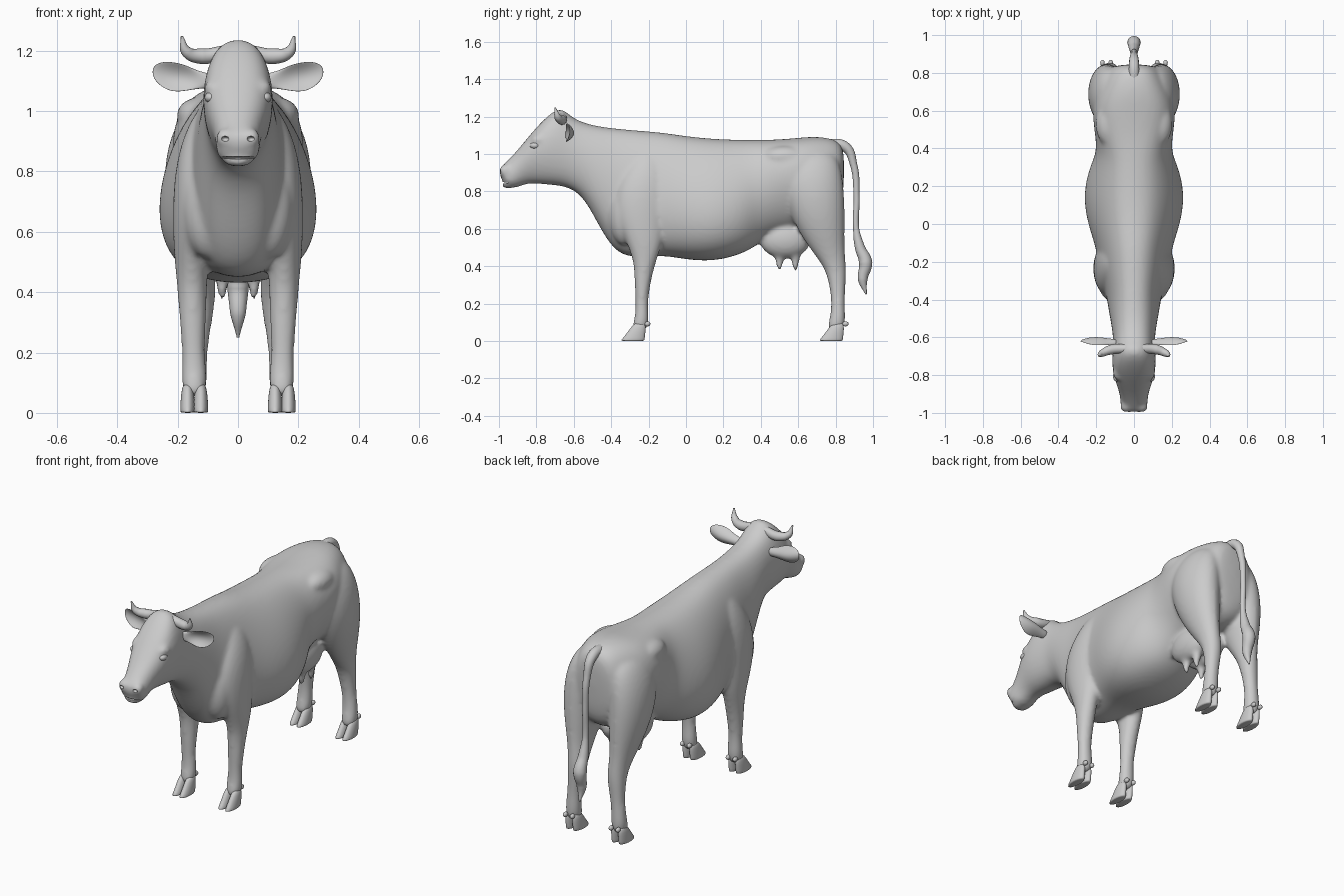
import bpy, bmesh
from math import sin, cos, tau
from mathutils import Vector, Matrix

default = bpy.data.objects.get("Cube")
if default:
    bpy.data.objects.remove(default)

hide = bpy.data.materials.new("hide grey")
hide.use_nodes = True
hide.diffuse_color = (.6, .6, .6, 1)
hide.node_tree.nodes["Principled BSDF"].inputs["Base Color"].default_value = (.6, .6, .6, 1)
SIDES = (-1, 1)


def oval(center, u, v, taper=0, power=1, curl=(0, 0, 0), count=20):
    """Closed section spanned by u and v, narrowed towards +v by taper."""
    center, u, v, curl = Vector(center), Vector(u), Vector(v), Vector(curl)
    points = []
    for i in range(count):
        c, s = cos(tau * i / count), sin(tau * i / count)
        c = abs(c) ** power * (1 if c > 0 else -1)
        points.append(center + u * c * (1 - taper * s) + v * s + curl * c * c)
    return points


def loft(bm, rings):
    rows = [[bm.verts.new(p) for p in ring] for ring in rings]
    for a, b in zip(rows, rows[1:]):
        for i in range(len(a)):
            j = (i + 1) % len(a)
            bm.faces.new((a[i], a[j], b[j], b[i]))
    bm.faces.new(rows[0][::-1])
    bm.faces.new(rows[-1])


def ball(bm, center, radii, segments=20):
    matrix = Matrix.Translation(center) @ Matrix.Diagonal((*radii, 1))
    bmesh.ops.create_uvsphere(bm, u_segments=segments, v_segments=segments // 2,
                              radius=1, matrix=matrix)


def finish(bm, name, subdivide=0):
    bmesh.ops.recalc_face_normals(bm, faces=bm.faces)
    for face in bm.faces:
        face.smooth = True
    mesh = bpy.data.meshes.new(name)
    bm.to_mesh(mesh)
    bm.free()
    mesh.materials.append(hide)
    obj = bpy.data.objects.new(name, mesh)
    bpy.context.collection.objects.link(obj)
    if subdivide:
        obj.modifiers.new("Round", "SUBSURF").levels = subdivide
        obj.modifiers["Round"].render_levels = subdivide
    return obj


def tube(name, points):
    """Tapered smooth curve through (x, y, z, radius) points."""
    curve = bpy.data.curves.new(name, "CURVE")
    curve.dimensions = "3D"
    curve.bevel_depth = 1
    curve.bevel_resolution = 4
    curve.use_fill_caps = True
    spline = curve.splines.new("BEZIER")
    spline.bezier_points.add(len(points) - 1)
    for knot, (x, y, z, radius) in zip(spline.bezier_points, points):
        knot.co = (x, y, z)
        knot.radius = radius
        knot.handle_left_type = knot.handle_right_type = "AUTO"
    curve.materials.append(hide)
    obj = bpy.data.objects.new(name, curve)
    bpy.context.collection.objects.link(obj)
    return obj


# Trunk, neck and head: top y, top z, bottom y, bottom z, half width, taper
trunk = [
    (.85, 1.01, .84, .74, .09, 0), (.82, 1.08, .81, .62, .15, 0),
    (.7, 1.1, .7, .58, .2, -.1), (.6, 1.09, .58, .59, .22, -.2),
    (.48, 1.08, .48, .57, .205, -.2), (.38, 1.08, .38, .51, .2, 0),
    (.3, 1.08, .3, .46, .235, .2), (.15, 1.085, .15, .42, .265, .25),
    (0, 1.1, 0, .43, .24, .25), (-.12, 1.12, -.12, .455, .2, .2),
    (-.25, 1.13, -.25, .44, .18, .15), (-.36, 1.14, -.37, .455, .15, .05),
    (-.46, 1.15, -.46, .6, .135, 0), (-.55, 1.17, -.53, .74, .12, 0),
    (-.62, 1.205, -.6, .81, .11, 0), (-.67, 1.26, -.68, .83, .115, .05),
    (-.75, 1.2, -.76, .835, .118, -.1), (-.83, 1.11, -.83, .845, .1, -.2),
    (-.91, 1.01, -.88, .83, .075, -.1), (-.97, .95, -.92, .815, .075, .1),
    (-1.01, .91, -.97, .83, .06, .1)]
# Legs: x, y, z, x radius, y radius
front_leg = [
    (.09, -.2, 1.03, .03, .05), (.115, -.21, .93, .065, .11),
    (.135, -.235, .8, .077, .15), (.147, -.24, .65, .071, .135),
    (.155, -.22, .52, .058, .095), (.152, -.22, .42, .05, .058),
    (.15, -.233, .31, .045, .043), (.148, -.237, .2, .036, .032),
    (.145, -.235, .12, .045, .039), (.145, -.252, .05, .038, .046)]
hind_leg = [
    (.1, .68, 1.03, .06, .11), (.13, .67, .92, .1, .165),
    (.145, .685, .77, .106, .165), (.142, .715, .62, .09, .135),
    (.135, .752, .5, .063, .096), (.126, .792, .41, .052, .064),
    (.126, .808, .34, .049, .05), (.138, .813, .22, .036, .034),
    (.145, .812, .12, .045, .042), (.145, .796, .05, .038, .05)]

bm = bmesh.new()
loft(bm, [oval((0, (yt + yb) / 2, (zt + zb) / 2), (w, 0, 0),
               (0, (yt - yb) / 2, (zt - zb) / 2), k, .8)
          for yt, zt, yb, zb, w, k in trunk])
for side in SIDES:
    for leg in (front_leg, hind_leg):
        loft(bm, [oval((side * x, y, z), (rx, 0, 0), (0, ry, 0)) for x, y, z, rx, ry in leg])
    # Hip bones, shoulder points, brows, nose wings and udder halves
    ball(bm, (side * .135, .53, .985), (.07, .12, .06))
    ball(bm, (side * .1, -.33, .68), (.085, .085, .17))
    ball(bm, (side * .083, -.785, 1.075), (.03, .045, .03))
    ball(bm, (side * .04, -.965, .91), (.035, .035, .035))
    ball(bm, (side * .05, .53, .54), (.07, .14, .1))
    for y in (.5, .585):
        loft(bm, [oval((side * .052, y, z), (r, 0, 0), (0, r, 0))
                  for z, r in ((.47, .035), (.43, .02), (.37, .013))])
ball(bm, (0, -.95, .835), (.05, .035, .02))
body = finish(bm, "body", 2)
remesh = body.modifiers.new("Fuse", "REMESH")
remesh.mode = "VOXEL"
remesh.voxel_size = .011
remesh.use_smooth_shade = True
smooth = body.modifiers.new("Soften", "SMOOTH")
smooth.iterations = 9

# Nostril and mouth cutters
bm = bmesh.new()
for side in SIDES:
    ball(bm, (side * .043, -.998, .908), (.013, .02, .009))
ball(bm, (0, -.975, .846), (.065, .05, .004))
cutter = finish(bm, "nostril_cutter")
cutter.hide_render = True
cutter.hide_viewport = True
cutter.display_type = "WIRE"
carve = body.modifiers.new("Carve", "BOOLEAN")
carve.operation = "DIFFERENCE"
carve.object = cutter

# Cloven hooves with dewclaws
bm = bmesh.new()
for side in SIDES:
    for y in (-.28, .78):
        for toe in SIDES:
            x = side * .145 + toe * .022
            loft(bm, [oval((x, y + dy, z), (rx, 0, 0), (0, ry, 0))
                      for z, dy, rx, ry in ((0, -.005, .024, .062), (.004, -.005, .025, .064),
                                            (.035, .01, .024, .052), (.07, .024, .021, .042),
                                            (.1, .035, .014, .026))])
            ball(bm, (x, y + .073, .092), (.013, .018, .014), 12)
finish(bm, "hooves", 1)

# Eyes
bm = bmesh.new()
for side in SIDES:
    ball(bm, (side * .09, -.807, 1.045), (.021, .028, .018))
finish(bm, "eyes")

# Cupped leaf-shaped ears: x, y, z, thickness, half height, curl
ear = [(.08, -.63, 1.1, .02, .024, 0), (.13, -.625, 1.103, .018, .028, .01),
       (.17, -.612, 1.11, .013, .043, .03), (.215, -.607, 1.113, .01, .051, .035),
       (.255, -.612, 1.122, .008, .043, .02), (.284, -.62, 1.13, .004, .018, 0)]
for side, label in zip(SIDES, ("right", "left")):
    bm = bmesh.new()
    loft(bm, [oval((side * x, y, z), (0, 0, h), (0, t, 0), curl=(0, -c, 0))
              for x, y, z, t, h, c in ear])
    finish(bm, label + "_ear", 2)
    tube(label + "_horn", [(side * .04, -.66, 1.195, .024), (side * .12, -.665, 1.182, .026),
                           (side * .17, -.685, 1.197, .019), (side * .186, -.7, 1.248, .004)])

# Tail with tuft
tube("tail", [(0, .74, 1.05, .03), (0, .85, 1.04, .027), (0, .897, .94, .019),
              (0, .912, .78, .016), (0, .91, .6, .016), (0, .93, .5, .027),
              (0, .96, .42, .036), (0, .945, .33, .026), (0, .963, .25, .004)])
